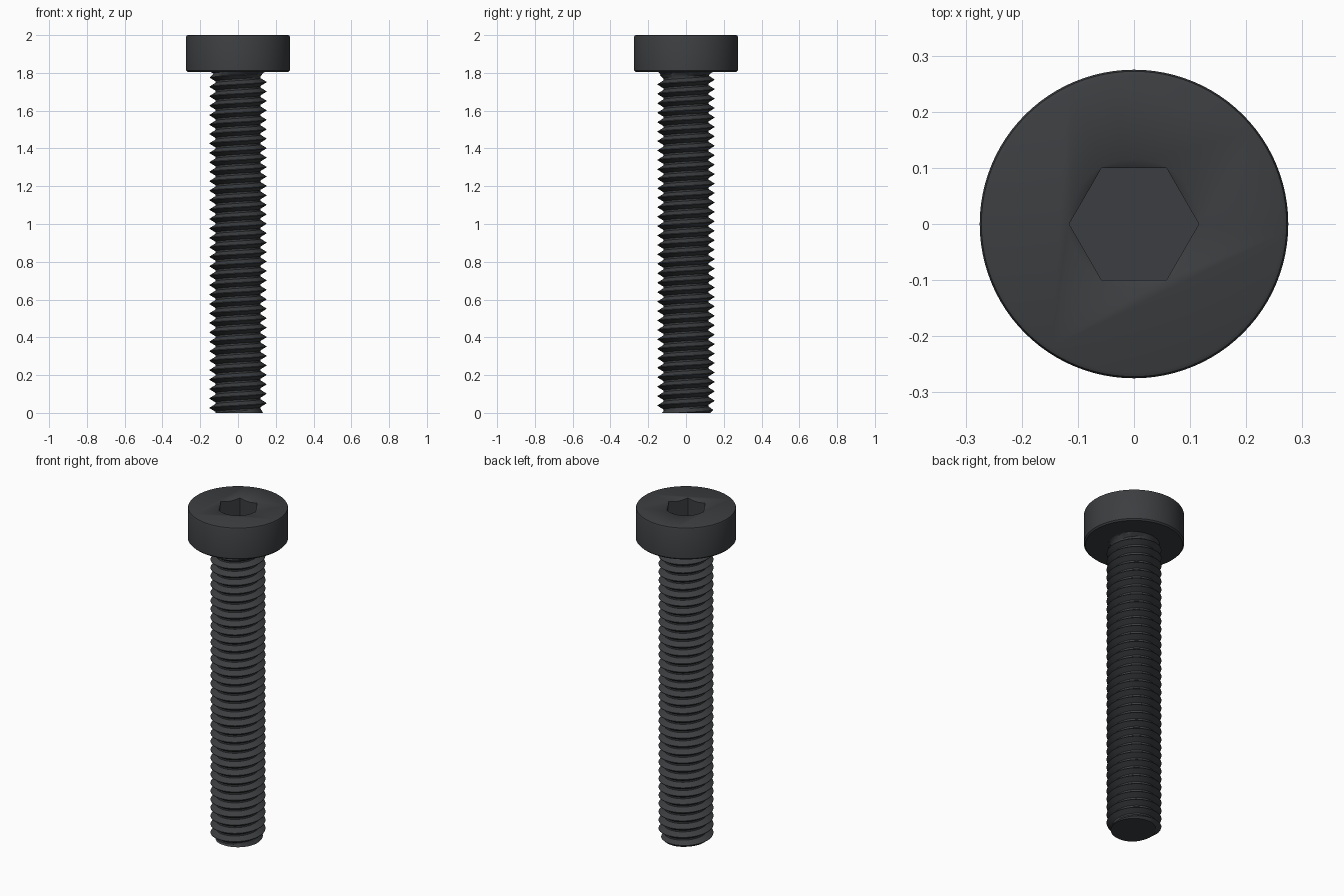
import bpy, bmesh
from math import pi, cos, sin, radians, sqrt

if "Cube" in bpy.data.objects:
    bpy.data.objects.remove(bpy.data.objects["Cube"])

steel = bpy.data.materials.new("black_steel")
steel.diffuse_color = (0.045, 0.048, 0.052, 1)
steel.use_nodes = True
steel.node_tree.nodes["Principled BSDF"].inputs["Base Color"].default_value = steel.diffuse_color


def make_object(name, bm):
    bmesh.ops.recalc_face_normals(bm, faces=bm.faces)
    mesh = bpy.data.meshes.new(name)
    bm.to_mesh(mesh)
    bm.free()
    obj = bpy.data.objects.new(name, mesh)
    bpy.context.collection.objects.link(obj)
    mesh.materials.append(steel)
    return obj


def lathe(bm, profile, sides):
    # stack of rings, capped at both ends
    rings = [[bm.verts.new((r * cos(2 * pi * i / sides), r * sin(2 * pi * i / sides), z))
              for i in range(sides)] for r, z in profile]
    for a, b in zip(rings, rings[1:]):
        for i in range(sides):
            j = (i + 1) % sides
            bm.faces.new((a[i], a[j], b[j], b[i]))
    bm.faces.new(rings[0])
    bm.faces.new(rings[-1])


def lathed_object(name, profile, sides):
    bm = bmesh.new()
    lathe(bm, profile, sides)
    return make_object(name, bm)


def smooth(obj):
    bpy.ops.object.select_all(action='DESELECT')
    obj.select_set(True)
    bpy.context.view_layer.objects.active = obj
    bpy.ops.object.shade_smooth_by_angle(angle=radians(30))


# Head with broken edges
HEAD_Z = 1.805
head = lathed_object("head", [(0.267, HEAD_Z), (0.275, HEAD_Z + 0.008), (0.275, 1.99),
                              (0.272, 1.997), (0.265, 2.0)], 96)

# Hex socket and its countersink
cutters = [lathed_object("hex_cutter", [(0.1155, 1.86), (0.1155, 2.05)], 6),
           lathed_object("countersink_cutter", [(0.09, 1.985), (0.116, 2.0), (0.116, 2.05)], 96)]
bpy.context.view_layer.objects.active = head
for cutter in cutters:
    mod = head.modifiers.new(cutter.name, 'BOOLEAN')
    mod.operation = 'DIFFERENCE'
    mod.solver = 'EXACT'
    mod.object = cutter
    bpy.ops.object.modifier_apply(modifier=mod.name)
for cutter in cutters:
    bpy.data.objects.remove(cutter)
smooth(head)

# Threaded shank: helical ridge, chamfered tip, fillet under the head
PITCH, CREST, ROOT, TOP, SIDES = 0.05, 0.15, 0.119, 1.81, 72
STOPS = (0.0, 0.06, 0.44, 0.62)      # crest start/end, root start/end
FILLET = 0.03


def radius(z, turn):
    f = (z / PITCH - turn) % 1.0
    if f > 1 - 1e-6 or f <= STOPS[1]:
        r = CREST
    elif f < STOPS[2]:
        r = CREST - (CREST - ROOT) * (f - STOPS[1]) / (STOPS[2] - STOPS[1])
    elif f < STOPS[3]:
        r = ROOT
    else:
        r = ROOT + (CREST - ROOT) * (f - STOPS[3]) / (1 - STOPS[3])
    r = min(r, 0.128 + z, max(ROOT, CREST - max(0, z - 1.775)))
    d = z - (HEAD_Z - FILLET)
    if d > 0:
        d = min(d, FILLET)
        r = max(r, ROOT + FILLET - sqrt(FILLET ** 2 - d ** 2))
    return r


bm = bmesh.new()
columns = []
for i in range(SIDES + 1):
    turn = i / SIDES
    column = []
    for k in range(-2, 38):
        for s in STOPS:
            z = min(max((k + s + turn) * PITCH, 0), TOP)
            r = radius(z, turn)
            column.append(bm.verts.new((r * cos(2 * pi * turn), r * sin(2 * pi * turn), z)))
    columns.append(column)
for a, b in zip(columns, columns[1:]):
    for j in range(len(a) - 1):
        bm.faces.new((a[j], b[j], b[j + 1], a[j + 1]))
bmesh.ops.remove_doubles(bm, verts=bm.verts, dist=1e-5)
bmesh.ops.dissolve_degenerate(bm, edges=bm.edges, dist=1e-5)
bmesh.ops.holes_fill(bm, edges=[e for e in bm.edges if e.is_boundary], sides=0)
shank = make_object("threaded_shank", bm)
smooth(shank)
